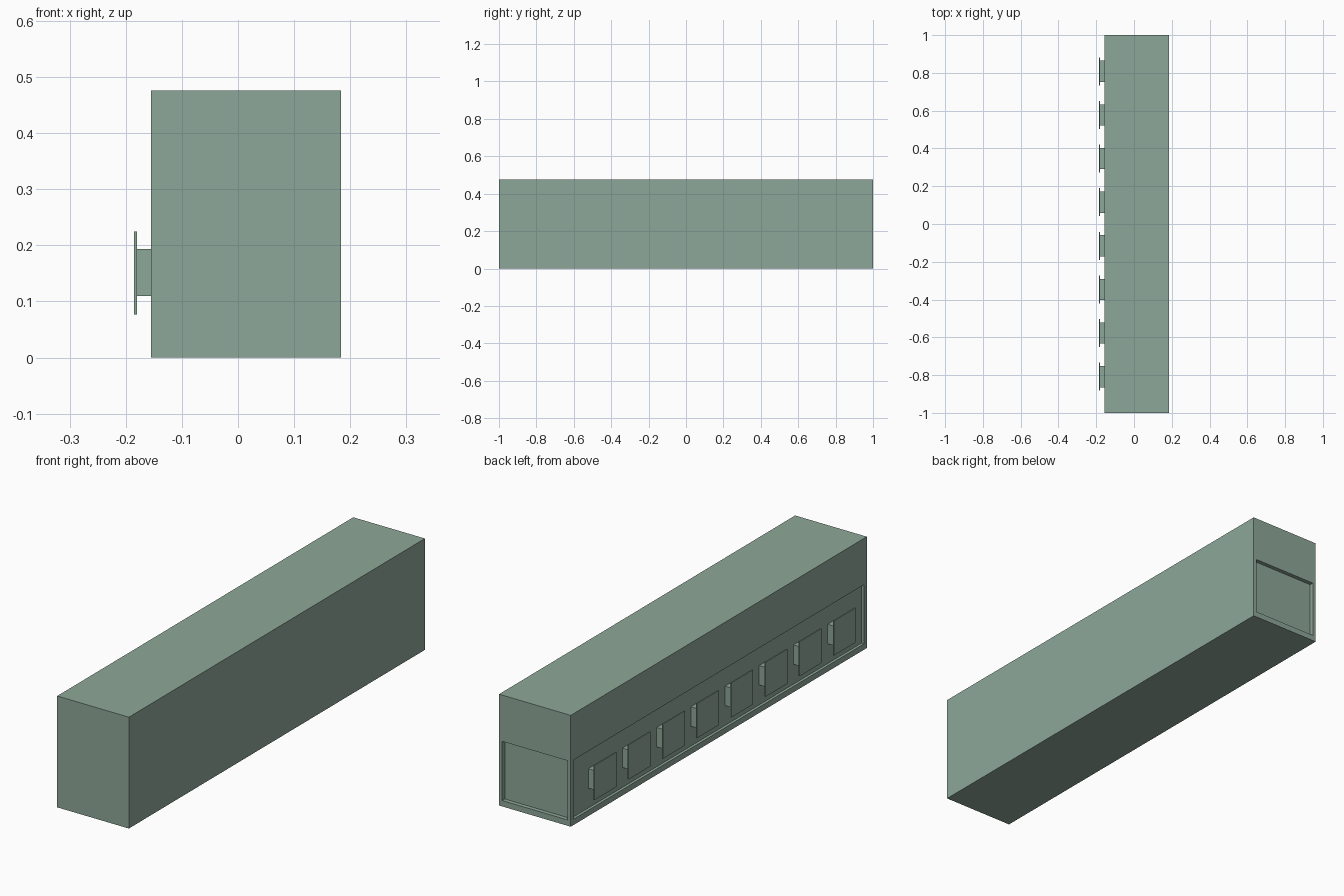
import bpy, bmesh
from mathutils import Vector

if "Cube" in bpy.data.objects:
    bpy.data.objects.remove(bpy.data.objects["Cube"])

green = bpy.data.materials.new("sage_green")
green.diffuse_color = (0.27, 0.386, 0.314, 1)
green.use_nodes = True
green.node_tree.nodes["Principled BSDF"].inputs["Base Color"].default_value = green.diffuse_color


def box_mesh(lo, hi):
    lo, hi = Vector(lo), Vector(hi)
    bm = bmesh.new()
    bmesh.ops.create_cube(bm, size=1)
    for v in bm.verts:
        v.co = Vector([lo[i] if v.co[i] < 0 else hi[i] for i in range(3)])
    return bm


def finish(name, bm):
    bmesh.ops.recalc_face_normals(bm, faces=bm.faces)
    me = bpy.data.meshes.new(name)
    bm.to_mesh(me)
    bm.free()
    me.materials.append(green)
    ob = bpy.data.objects.new(name, me)
    bpy.context.collection.objects.link(ob)
    return ob


def recess(bm, direction, axis, lo, hi, z_lo, z_hi, depth):
    """Sink a rectangular pocket into the face pointing along direction."""
    d = Vector(direction)
    bm.normal_update()
    face = next(f for f in bm.faces if f.normal.dot(d) > 0.9)
    mid = face.calc_center_median()
    bmesh.ops.inset_individual(bm, faces=[face], thickness=0.01)
    for v in face.verts:
        v.co[axis] = lo if v.co[axis] < mid[axis] else hi
        v.co.z = z_lo if v.co.z < mid.z else z_hi
    inner = bmesh.ops.extrude_discrete_faces(bm, faces=[face])["faces"][0]
    bmesh.ops.translate(bm, verts=inner.verts, vec=-d * depth)


# Main block with a long pocket on the left and a short one at the back
X0, X1 = -0.155, 0.184
bm = box_mesh((X0, -1, 0), (X1, 1, 0.476))
recess(bm, (-1, 0, 0), 1, -0.98, 0.98, 0.025, 0.278, 0.012)
recess(bm, (0, 1, 0), 0, X0 + 0.015, X1 - 0.015, 0.025, 0.278, 0.018)
finish("main_block", bm)

# Row of eight posts with square end plates
for i in range(8):
    y = (i - 3.5) * 0.231
    finish(f"post_{i + 1}", box_mesh((-0.18, y - 0.056, 0.11), (X0 + 0.012, y + 0.056, 0.193)))
    finish(f"end_plate_{i + 1}", box_mesh((-0.185, y - 0.074, 0.077), (-0.18, y + 0.074, 0.225)))
